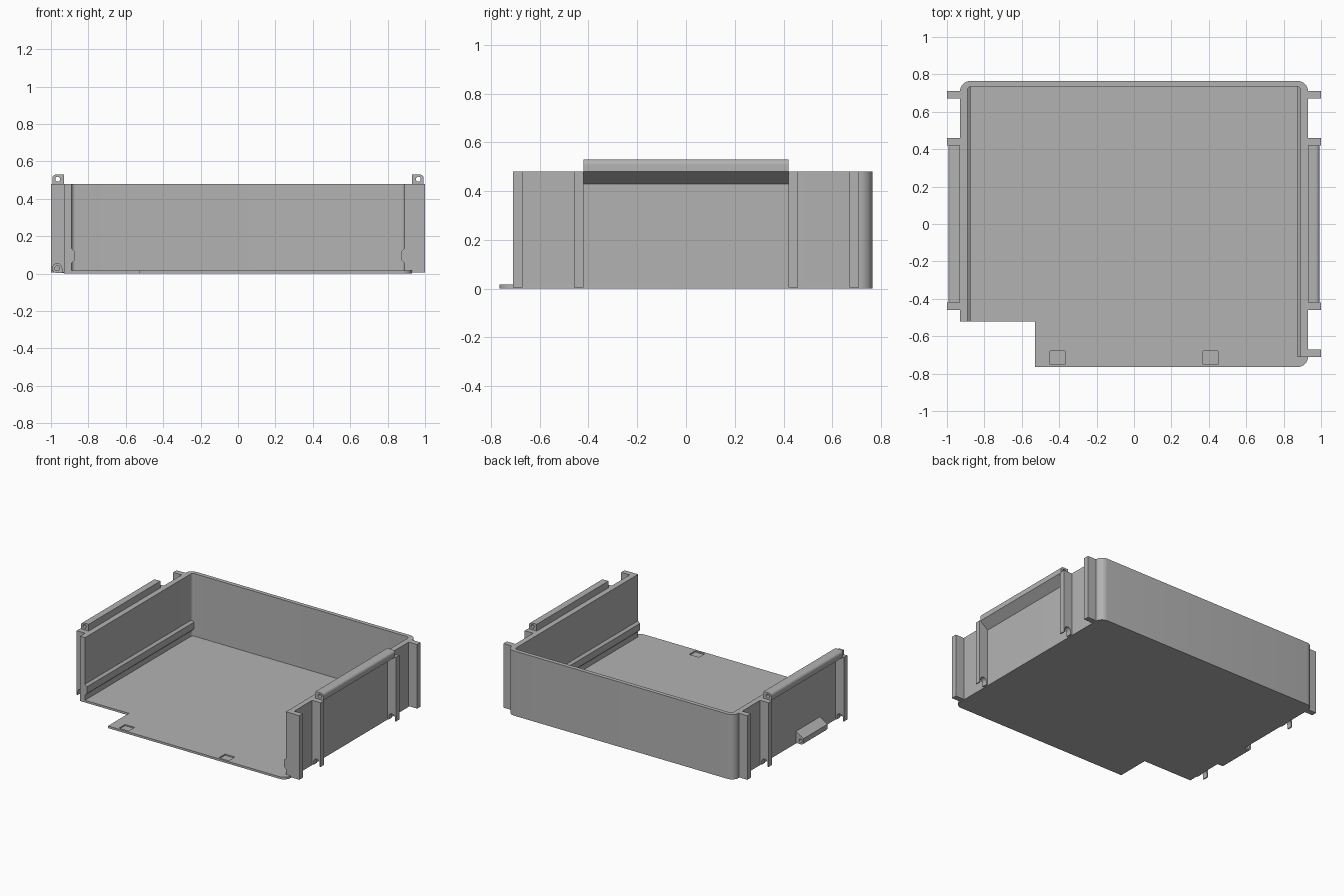
import bpy, bmesh, math
from mathutils import Vector

cube = bpy.data.objects.get("Cube")
if cube:
    bpy.data.objects.remove(cube, do_unlink=True)

grey = bpy.data.materials.new("plain grey")
grey.use_nodes = True
colour = (0.45, 0.45, 0.45, 1)
grey.diffuse_color = colour
grey.node_tree.nodes["Principled BSDF"].inputs["Base Color"].default_value = colour


def rounded(points, steps=8):
    """Outline from (x, y) or (x, y, radius) corners."""
    out = []
    n = len(points)
    for i, p in enumerate(points):
        c = Vector(p[:2])
        if len(p) == 2:
            out.append(c)
            continue
        r = p[2]
        a = (Vector(points[i - 1][:2]) - c).normalized() * r
        b = (Vector(points[(i + 1) % n][:2]) - c).normalized() * r
        for k in range(steps + 1):
            t = math.pi / 2 * k / steps
            out.append(c + a * (1 - math.sin(t)) + b * (1 - math.cos(t)))
    return out


def prism(name, outline, lo, hi, axis="Z"):
    """Extrude an outline along Z, or an (x, z) outline along Y."""
    bm = bmesh.new()
    place = (lambda p, d: (p[0], p[1], d)) if axis == "Z" else (lambda p, d: (p[0], d, p[1]))
    face = bm.faces.new([bm.verts.new(place(p, lo)) for p in outline])
    made = bmesh.ops.extrude_face_region(bm, geom=[face])
    shift = (0, 0, hi - lo) if axis == "Z" else (0, hi - lo, 0)
    bmesh.ops.translate(bm, vec=shift, verts=[v for v in made["geom"] if isinstance(v, bmesh.types.BMVert)])
    bmesh.ops.recalc_face_normals(bm, faces=bm.faces)
    mesh = bpy.data.meshes.new(name)
    bm.to_mesh(mesh)
    bm.free()
    mesh.materials.append(grey)
    ob = bpy.data.objects.new(name, mesh)
    bpy.context.collection.objects.link(ob)
    return ob


def rect(x0, x1, y0, y1):
    return [(x0, y0), (x1, y0), (x1, y1), (x0, y1)]


def circle(x, z, r, n=20):
    return [(x + r * math.cos(math.tau * k / n), z + r * math.sin(math.tau * k / n)) for k in range(n)]


def activate(ob):
    bpy.ops.object.select_all(action="DESELECT")
    ob.select_set(True)
    bpy.context.view_layer.objects.active = ob


def cut(ob, cutter):
    mod = ob.modifiers.new("cut", "BOOLEAN")
    mod.operation = "DIFFERENCE"
    mod.solver = "EXACT"
    mod.object = cutter
    activate(ob)
    bpy.ops.object.modifier_apply(modifier=mod.name)
    bpy.data.objects.remove(cutter, do_unlink=True)


W, D, H, FLOOR = 0.93, 0.765, 0.48, 0.016
INNER, BACK = 0.89, 0.735
parts = []

# floor with a notched corner and two shallow square pockets
floor = prism("floor", rounded([(-W, -0.52), (-0.53, -0.52), (-0.53, -D), (W, -D, 0.055),
                                (W, D, 0.055), (-W, D, 0.055)]), 0, FLOOR)
for x in (-0.41, 0.41):
    cut(floor, prism("pocket_cutter", rect(x - 0.04, x + 0.04, -0.75, -0.68), 0.007, 0.05))
parts.append(floor)

# two side walls and the back wall in one piece
parts.append(prism("walls", rounded([
    (-W, -0.52), (-INNER, -0.52), (-INNER, BACK, 0.02), (INNER, BACK, 0.02),
    (INNER, -0.71), (W, -0.71), (W, D, 0.055), (-W, D, 0.055)]), FLOOR, H))

for s, side, front in ((1, "left", -0.71), (-1, "right", -0.52)):
    # inner guide rail
    rail = [(INNER + 0.01, 0.05), (INNER, 0.055), (0.874, 0.07), (0.874, 0.12),
            (INNER, 0.135), (INNER + 0.01, 0.14)]
    parts.append(prism(side + "_rail", [(s * x, z) for x, z in rail], front, BACK + 0.005, "Y"))

    # upright fins; the inner pair have a slot for a pin at the foot
    for y in (-0.69, -0.44, 0.44, 0.69):
        if y < front - 0.01 and side == "right":
            continue
        fin = prism(side + "_fin", rect(*sorted((s * (W - 0.01), s * 1.0)), y - 0.02, y + 0.02), 0.005, H)
        if abs(y) < 0.5:
            arch = circle(0.967, 0.028, 0.025)[:11] + [(0.942, -0.02), (0.992, -0.02)]
            cut(fin, prism("slot_cutter", [(s * x, z) for x, z in arch], y - 0.1, y + 0.1, "Y"))
        parts.append(fin)

    # hinge bar along the wall top, with a pin hole
    bar = [(W, 0.43), (0.993, 0.48), (0.993, 0.53, 0.022), (W, 0.53)]
    hinge = prism(side + "_hinge_bar", rounded([(s * p[0],) + p[1:] for p in bar]), 0, 1)
    bpy.data.objects.remove(hinge, do_unlink=True)
    hinge = prism(side + "_hinge_bar", rounded([(s * p[0],) + p[1:] for p in bar]), -0.42, 0.42, "Y")
    cut(hinge, prism("pin_cutter", circle(s * 0.964, 0.505, 0.013), -0.6, 0.6, "Y"))
    parts.append(hinge)

# small lower hinge lug on one side
lug = prism("lower_lug", rounded([(-W, 0.09), (-0.992, 0.052), (-0.992, 0.004, 0.02), (-W, 0.004)]),
            -0.24, 0.04, "Y")
cut(lug, prism("pin_cutter", circle(-0.967, 0.028, 0.013), -0.5, 0.5, "Y"))
parts.append(lug)

for ob in parts:
    activate(ob)
    bpy.ops.object.shade_smooth_by_angle(angle=math.radians(30))
